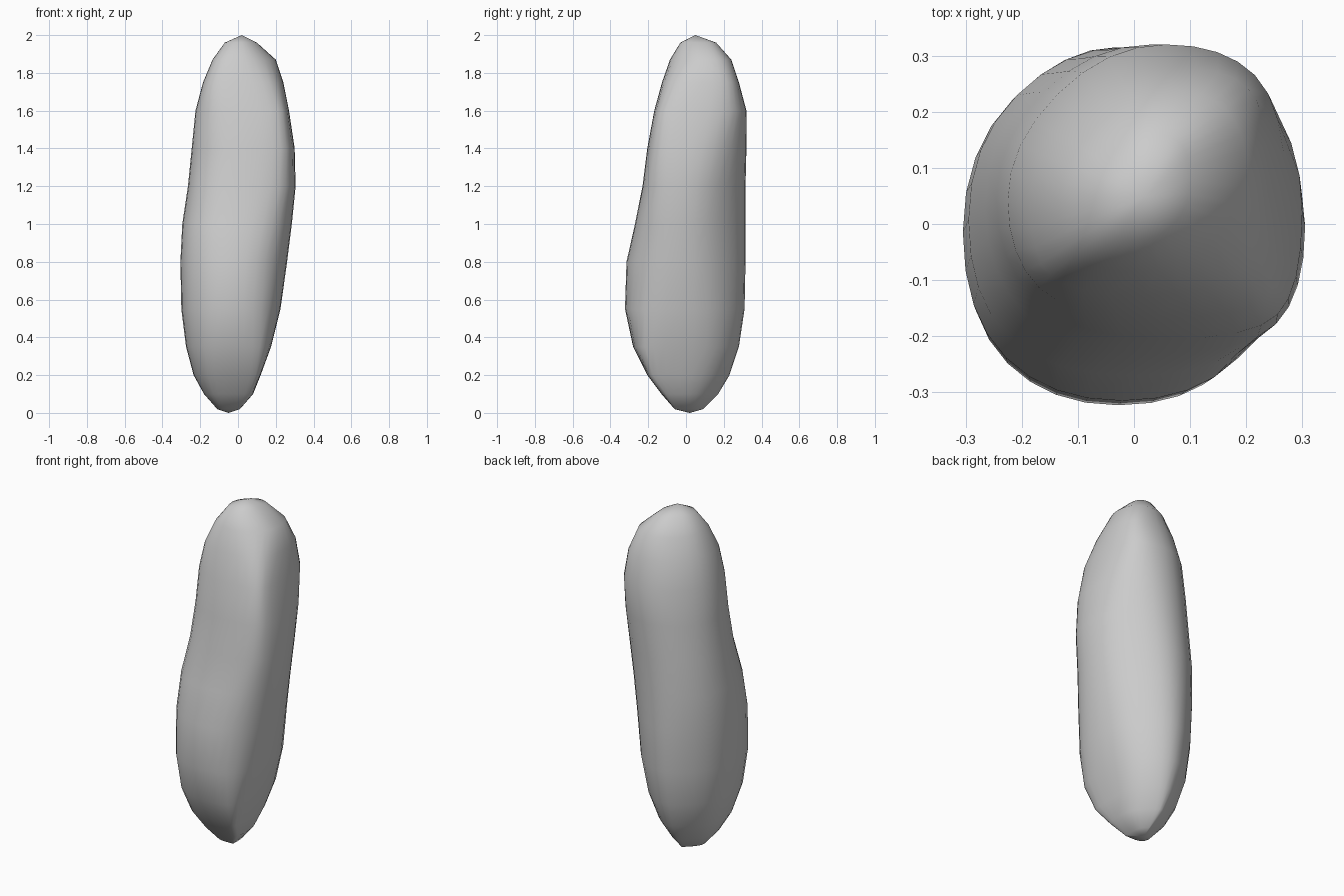
import bpy, bmesh
from math import cos, sin, pi, sqrt
from mathutils import Vector

if "Cube" in bpy.data.objects:
    bpy.data.objects.remove(bpy.data.objects["Cube"])

STEPS = 4            # points per eighth of an outline
SIDES = 8 * STEPS

# Each level: height, then reach of the body towards
# right, back-right, back, back-left, left, front-left, front, front-right
LEVELS = [
    (0.02, .01, .04, .09, .09, .11, .10, .06, .05),
    (0.10, .08, .10, .17, .17, .18, .175, .13, .13),
    (0.20, .12, .16, .23, .225, .235, .245, .205, .21),
    (0.35, .175, .215, .28, .275, .275, .305, .28, .27),
    (0.55, .225, .25, .31, .30, .30, .335, .323, .295),
    (0.80, .26, .265, .315, .31, .305, .33, .315, .30),
    (1.00, .285, .28, .315, .31, .295, .30, .27, .30),
    (1.20, .305, .30, .315, .295, .265, .25, .23, .305),
    (1.40, .30, .325, .32, .28, .245, .22, .205, .295),
    (1.60, .27, .34, .32, .26, .225, .20, .168, .26),
    (1.75, .24, .315, .28, .22, .185, .17, .127, .195),
    (1.87, .20, .26, .24, .17, .135, .115, .085, .12),
    (1.96, .10, .16, .16, .11, .07, .045, .03, .05),
]


def section(reach):
    """Rounded octagon whose eight sides lie at the given reach."""
    r = list(reach)
    for i in range(8):                       # keep every side present
        r[i] = min(r[i], (r[i - 1] + r[(i + 1) % 8]) / sqrt(2) - 0.002)
    corners = []
    for i in range(8):                       # corner between side i and i + 1
        t = i * pi / 4
        h, d = r[i], (r[(i + 1) % 8] - r[i] * cos(pi / 4)) / sin(pi / 4)
        corners.append(Vector((h * cos(t) - d * sin(t), h * sin(t) + d * cos(t))))
    pts = []
    for i in range(8):                       # round each corner between side middles
        c = corners[i]
        a, b = (corners[i - 1] + c) / 2, (c + corners[(i + 1) % 8]) / 2
        for s in range(STEPS):
            u = s / STEPS
            pts.append(a * (1 - u) ** 2 + c * 2 * u * (1 - u) + b * u * u)
    return pts


# Elongated pebble-like body: stacked outlines closed by two end points
bm = bmesh.new()
rings = [[bm.verts.new((p.x, p.y, lv[0])) for p in section(lv[1:])] for lv in LEVELS]
for low, high in zip(rings, rings[1:]):
    for i in range(SIDES):
        j = (i + 1) % SIDES
        bm.faces.new((low[i], low[j], high[j], high[i]))
bottom = bm.verts.new((-0.05, 0.02, 0))
top = bm.verts.new((0.02, 0.05, 2))
for i in range(SIDES):
    j = (i + 1) % SIDES
    bm.faces.new((rings[0][j], rings[0][i], bottom))
    bm.faces.new((rings[-1][i], rings[-1][j], top))
bmesh.ops.recalc_face_normals(bm, faces=bm.faces)
for f in bm.faces:
    f.smooth = True

mesh = bpy.data.meshes.new("body")
bm.to_mesh(mesh)
bm.free()
body = bpy.data.objects.new("body", mesh)
bpy.context.collection.objects.link(body)
